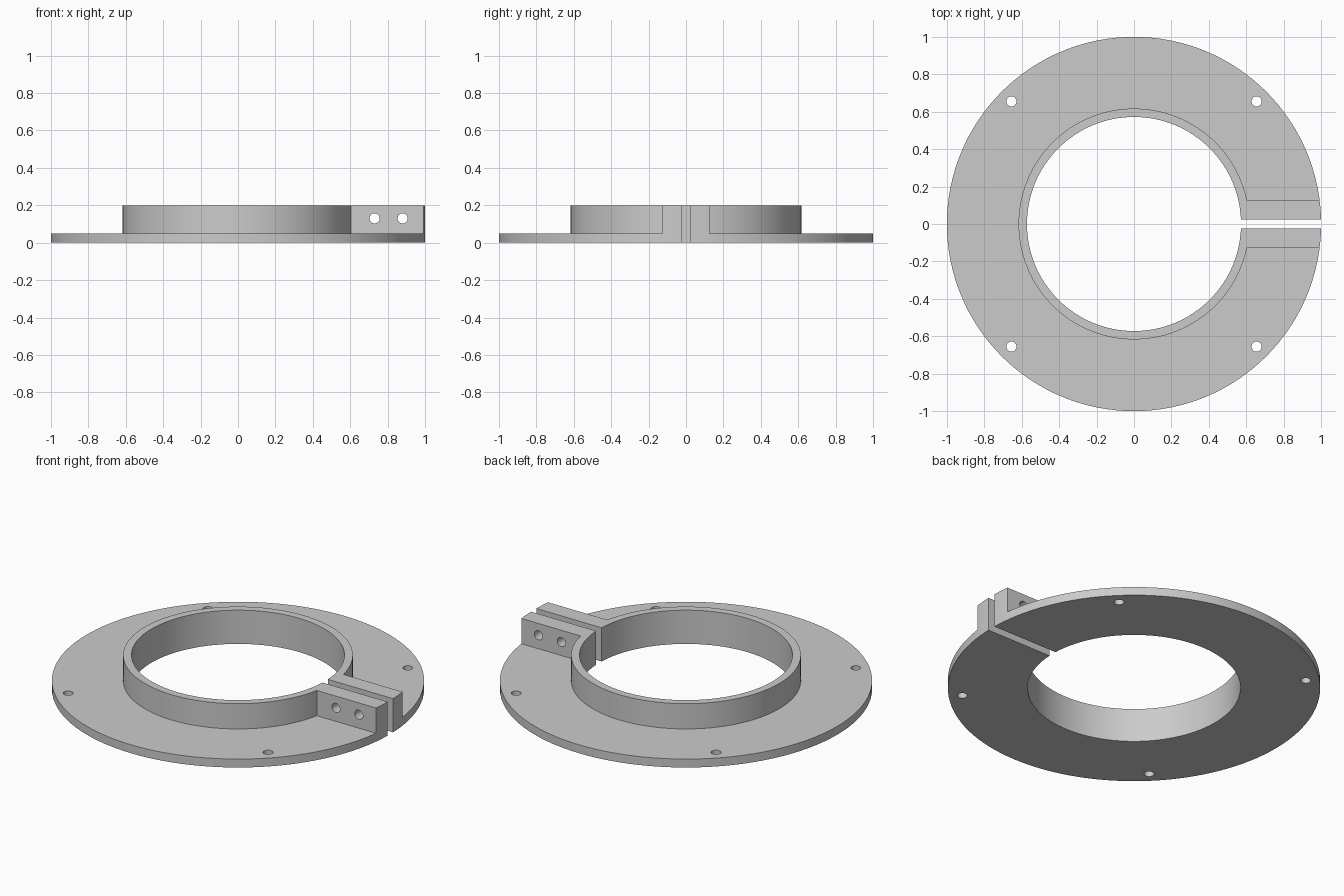
import bpy
import math
from mathutils import Matrix

cube = bpy.data.objects.get("Cube")
if cube:
    bpy.data.objects.remove(cube, do_unlink=True)

grey = bpy.data.materials.new("plain grey")
grey.use_nodes = True
colour = (0.6, 0.6, 0.6, 1)
grey.diffuse_color = colour
grey.node_tree.nodes["Principled BSDF"].inputs["Base Color"].default_value = colour


def cylinder(name, radius, z0, z1, x=0, y=0, sides=128):
    bpy.ops.mesh.primitive_cylinder_add(vertices=sides, radius=radius, depth=z1 - z0,
                                        location=(x, y, (z0 + z1) / 2))
    ob = bpy.context.object
    ob.name = name
    return ob


def box(name, x0, x1, half_y, z0, z1):
    bpy.ops.mesh.primitive_cube_add(size=1, location=((x0 + x1) / 2, 0, (z0 + z1) / 2))
    ob = bpy.context.object
    ob.name = name
    ob.scale = (x1 - x0, 2 * half_y, z1 - z0)
    return ob


def subtract(target, cutter):
    """Cut one solid out of another, then drop the cutter."""
    cutter.hide_render = True
    bpy.context.view_layer.objects.active = target
    mod = target.modifiers.new("cut", "BOOLEAN")
    mod.operation = "DIFFERENCE"
    mod.solver = "EXACT"
    mod.object = cutter
    bpy.ops.object.modifier_apply(modifier=mod.name)
    bpy.data.objects.remove(cutter, do_unlink=True)


# Space above the flange, leaving the collar and clamp lugs standing
clearance = cylinder("clearance", 1.2, 0.05, 0.3)
subtract(clearance, cylinder("collar_core", 0.617, -0.1, 0.5))
subtract(clearance, box("lug_core", 0.3, 1.4, 0.125, -0.1, 0.5))

# Flange, collar and lugs in one solid
clamp = cylinder("flanged_split_collar", 1, 0, 0.2)
subtract(clamp, clearance)
subtract(clamp, cylinder("bore", 0.572, -0.1, 0.4))
subtract(clamp, box("split", 0.3, 1.2, 0.025, -0.1, 0.4))

# Mounting holes in the flange
for sx in (-1, 1):
    for sy in (-1, 1):
        subtract(clamp, cylinder("mount_hole", 0.027, -0.1, 0.2,
                                 sx * 0.655, sy * 0.655, 32))

# Clamp screw holes across both lugs
for x in (0.73, 0.88):
    hole = cylinder("screw_hole", 0.027, -0.3, 0.3, sides=32)
    hole.matrix_world = Matrix.Translation((x, 0, 0.13)) @ Matrix.Rotation(math.pi / 2, 4, "X")
    bpy.context.view_layer.update()
    subtract(clamp, hole)

# Finish
clamp.data.materials.clear()
clamp.data.materials.append(grey)
bpy.ops.object.select_all(action="DESELECT")
clamp.select_set(True)
bpy.context.view_layer.objects.active = clamp
bpy.ops.object.shade_smooth_by_angle(angle=math.radians(30))
